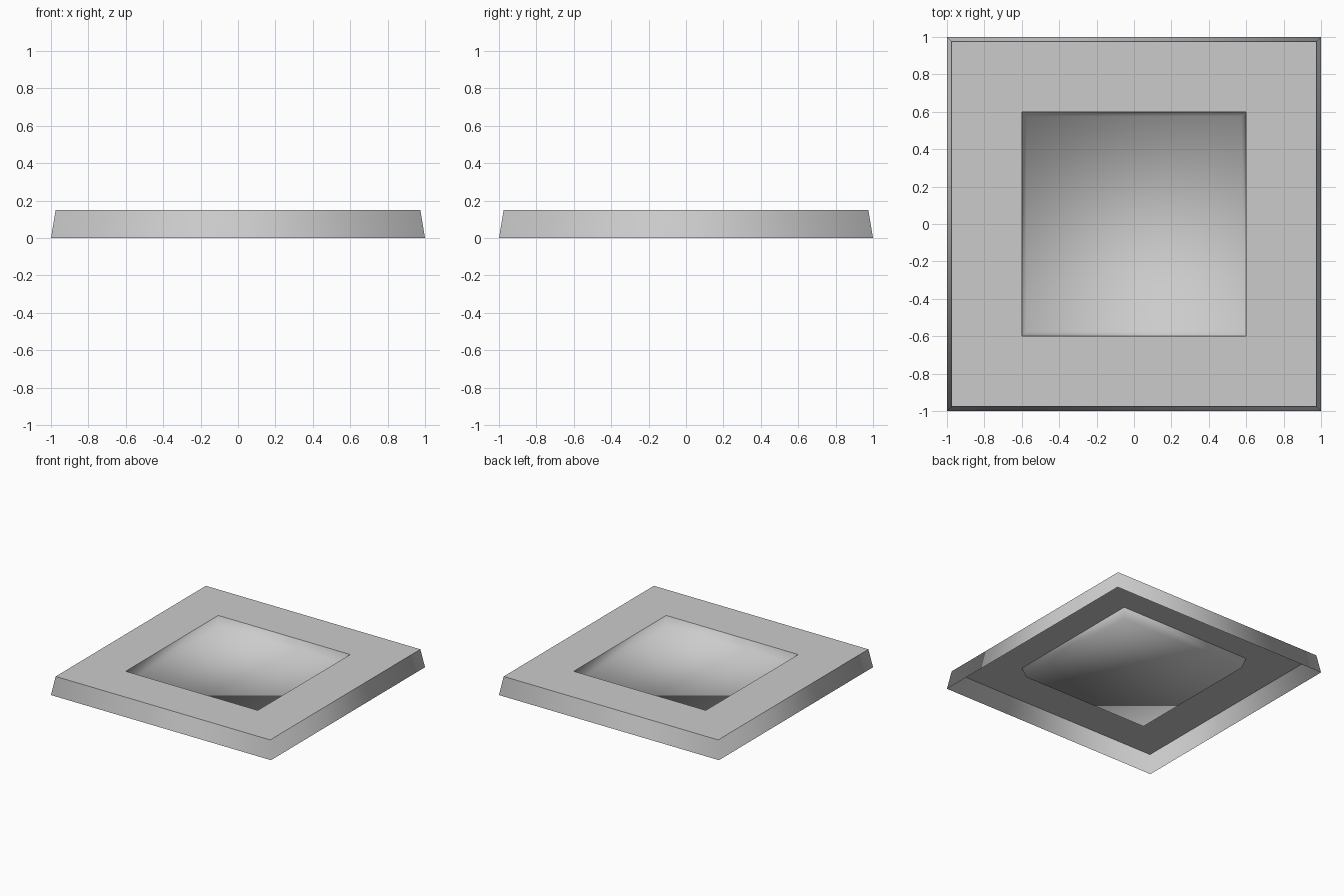
import bpy
import bmesh

cube = bpy.data.objects.get("Cube")
if cube:
    bpy.data.objects.remove(cube, do_unlink=True)

# Single plain grey
grey = bpy.data.materials.new("light grey")
grey.use_nodes = True
colour = (0.6, 0.6, 0.6, 1)
grey.diffuse_color = colour
grey.node_tree.nodes["Principled BSDF"].inputs["Base Color"].default_value = colour


def square_part(name, loops, capped=False):
    """Skin a list of (half width, height) squares; optionally cap the last one."""
    bm = bmesh.new()
    rings = [[bm.verts.new((sx * h, sy * h, z))
              for sx, sy in ((-1, -1), (1, -1), (1, 1), (-1, 1))]
             for h, z in loops]
    for a, b in zip(rings, rings[1:]):
        for i in range(4):
            j = (i + 1) % 4
            face = bm.faces.new((a[i], a[j], b[j], b[i]))
            face.smooth = True
    if capped:
        bm.faces.new(rings[-1]).smooth = True
    mesh = bpy.data.meshes.new(name)
    bm.to_mesh(mesh)
    bm.free()
    mesh.materials.append(grey)
    obj = bpy.data.objects.new(name, mesh)
    bpy.context.collection.objects.link(obj)
    return obj


OUTER, EDGE, HOLE, FLOOR = (1, 0), (0.975, 0.15), (0.6, 0.15), (0.575, 0.07)

# Sloping outer wall, open underneath, softly shaded round its corners
square_part("outer_wall", [OUTER, EDGE])
# Flat border around the recess
square_part("top_border", [EDGE, HOLE])
# Shallow recess whose walls blend smoothly into its floor
square_part("recess", [HOLE, FLOOR], capped=True)
